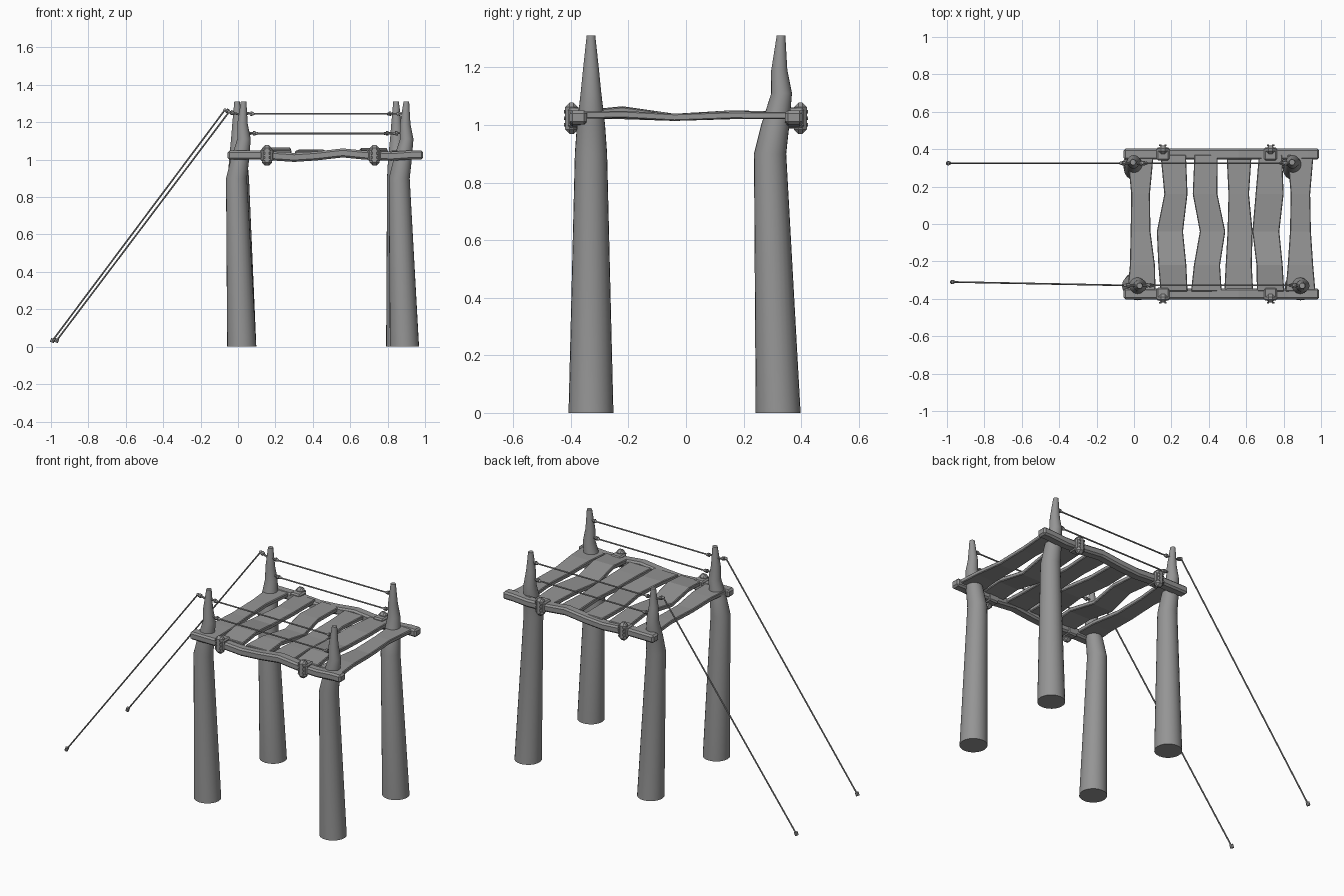
import bpy, bmesh, math
from mathutils import Vector

old = bpy.data.objects.get("Cube")
if old:
    bpy.data.objects.remove(old, do_unlink=True)

grey = bpy.data.materials.new("weathered grey")
grey.use_nodes = True
COLOR = (0.3, 0.3, 0.3, 1)
grey.diffuse_color = COLOR
grey.node_tree.nodes["Principled BSDF"].inputs["Base Color"].default_value = COLOR


def finish(name, bm, bevel=0, smooth=False):
    bmesh.ops.recalc_face_normals(bm, faces=bm.faces)
    mesh = bpy.data.meshes.new(name)
    bm.to_mesh(mesh)
    bm.free()
    mesh.materials.append(grey)
    ob = bpy.data.objects.new(name, mesh)
    bpy.context.collection.objects.link(ob)
    if bevel:
        mod = ob.modifiers.new("worn edges", 'BEVEL')
        mod.width = bevel
        mod.limit_method = 'ANGLE'
        mod.angle_limit = math.radians(50)
    if smooth:
        bpy.ops.object.select_all(action='DESELECT')
        ob.select_set(True)
        bpy.context.view_layer.objects.active = ob
        bpy.ops.object.shade_smooth_by_angle(angle=math.radians(40))
    return ob


def loft(name, rings, bevel=0, smooth=False):
    """Skin a row of equal-sized point rings and cap both ends."""
    bm = bmesh.new()
    loops = [[bm.verts.new(p) for p in ring] for ring in rings]
    n = len(loops[0])
    for a, b in zip(loops, loops[1:]):
        for i in range(n):
            j = (i + 1) % n
            bm.faces.new((a[i], a[j], b[j], b[i]))
    bm.faces.new(loops[0])
    bm.faces.new(loops[-1])
    return finish(name, bm, bevel, smooth)


def rod(name, a, b, r, sides=8):
    a, b = Vector(a), Vector(b)
    d = (b - a).normalized()
    u = d.orthogonal().normalized()
    v = d.cross(u)
    angles = [math.tau * i / sides for i in range(sides)]
    return loft(name, [[p + r * (math.cos(t) * u + math.sin(t) * v) for t in angles]
                       for p in (a, b)], smooth=True)


def box(name, lo, hi, bevel=0):
    corners = ((0, 0), (1, 0), (1, 1), (0, 1))
    return loft(name, [[(x, (lo[1], hi[1])[j], (lo[2], hi[2])[k]) for j, k in corners]
                       for x in (lo[0], hi[0])], bevel)


# Bent, tapering posts: height, radius, sideways bend
POST = [(0, .078, 0), (.9, .056, -.028), (1.0, .049, -.01), (1.11, .036, .012),
        (1.19, .028, .004), (1.31, .015, .01)]


def post(name, x, y, along_x, lean):
    rings = []
    for z, r, bend in POST:
        cx = x + (bend if along_x else lean * z / 1.31)
        cy = y + (lean * z / 1.31 if along_x else bend)
        rings.append([(cx + r * math.cos(math.tau * i / 24),
                       cy + r * math.sin(math.tau * i / 24), z) for i in range(24)])
    loft(name, rings, smooth=True)


post("front_right_post", .02, -.33, True, 0)
post("front_left_post", .89, -.33, True, 0)
post("back_right_post", .02, .32, False, -.025)
post("back_left_post", .87, .32, False, -.025)

# Wavy side rails with clamps: x, centre height
RAIL = [(-.055, 1.024), (.12, 1.024), (.3, 1.012), (.42, 1.02), (.56, 1.036),
        (.68, 1.024), (.82, 1.018), (.93, 1.026), (.99, 1.026)]
for side, word in ((-1, "front"), (1, "back")):
    loft(word + "_rail", [[(x, side * (.374 + dy), z + dz) for dy, dz in
                           ((-.03, -.024), (.03, -.024), (.03, .024), (-.03, .024))]
                          for x, z in RAIL], bevel=.01)
    for k, x in enumerate((.155, .73)):
        ys = sorted((side * .34, side * .41))
        box(f"{word}_clamp_{k}", (x - .034, ys[0], .99), (x + .034, ys[1], 1.058), .008)
        ys = sorted((side * .375, side * .42))
        box(f"{word}_clamp_plate_{k}", (x - .026, ys[0], .968), (x + .026, ys[1], 1.078), .016)
        for dx in (-.014, .014):
            for z in (1.0, 1.023, 1.046):
                rod(f"{word}_clamp_bolt", (x + dx, side * .418, z),
                    (x + dx, side * .424, z), .006)

# Deck planks: centre x, then sideways shift and half width at each station
STATIONS = (.37, .16, -.04, -.22, -.36)
PLANKS = [
    (.035, (0, 0, 0, .01, .005), (.07, .05, .053, .067, .075), 0),
    (.21, (0, .014, -.018, -.005, .004), (.068, .062, .07, .075, .072), .02),
    (.385, (0, -.005, .035, .005, .002), (.062, .066, .068, .07, .082), .008),
    (.56, (.002, 0, .007, 0, 0), (.067, .055, .067, .07, .077), 0),
    (.73, (0, -.005, -.025, -.005, 0), (.062, .075, .072, .07, .073), .018),
    (.89, (0, 0, 0, 0, 0), (.07, .052, .056, .068, .08), .004),
]
for k, (x, shifts, halves, bump) in enumerate(PLANKS):
    rings = []
    for y, s, h, lift in zip(STATIONS, shifts, halves, (0, .3, 0, 1, .3)):
        top = 1.045 + bump * lift - (.006 if abs(y) < .1 else 0)
        rings.append([(x + s + i * h, y, top + d)
                      for i, d in ((-1, -.025), (1, -.025), (1, 0), (-1, 0))])
    loft(f"deck_plank_{k}", rings, bevel=.004)


# Rope fittings: a short peg with a collar and an eye
def fitting(name, a, b):
    a, b = Vector(a), Vector(b)
    rod(name + "_peg", a, b, .006)
    rod(name + "_collar", a.lerp(b, .7), a.lerp(b, .9), .012)
    bm = bmesh.new()
    bmesh.ops.create_icosphere(bm, subdivisions=2, radius=.009)
    bmesh.ops.translate(bm, verts=bm.verts, vec=b)
    finish(name + "_eye", bm, smooth=True)


# Hand ropes between posts and slanted stay ropes to the ground
for word, y, x0, x1, shift in (("front", -.328, .035, .9, .0), ("back", .325, 0, .85, -.022)):
    for k, (z, gap) in enumerate(((1.245, .045), (1.14, .065))):
        a, b = (x0 + gap, y, z), (x1 - gap, y, z)
        rod(f"{word}_hand_rope_{k}", a, b, .0045)
        fitting(f"{word}_hand_rope_start_{k}", (x0, y, z + .006), a)
        fitting(f"{word}_hand_rope_end_{k}", (x1, y, z + .006), b)
    top = (-.048 + shift, y, 1.255 + shift * -.5)
    foot = (-.968 + shift, -.31 if y < 0 else y, .035)
    rod(f"{word}_stay_rope", top, foot, .0045)
    fitting(f"{word}_stay_top", (x0, y, 1.235), top)
    rod(f"{word}_stay_anchor", Vector(foot) + Vector((-.006, 0, -.012)),
        Vector(foot) + Vector((.002, 0, .008)), .011)
